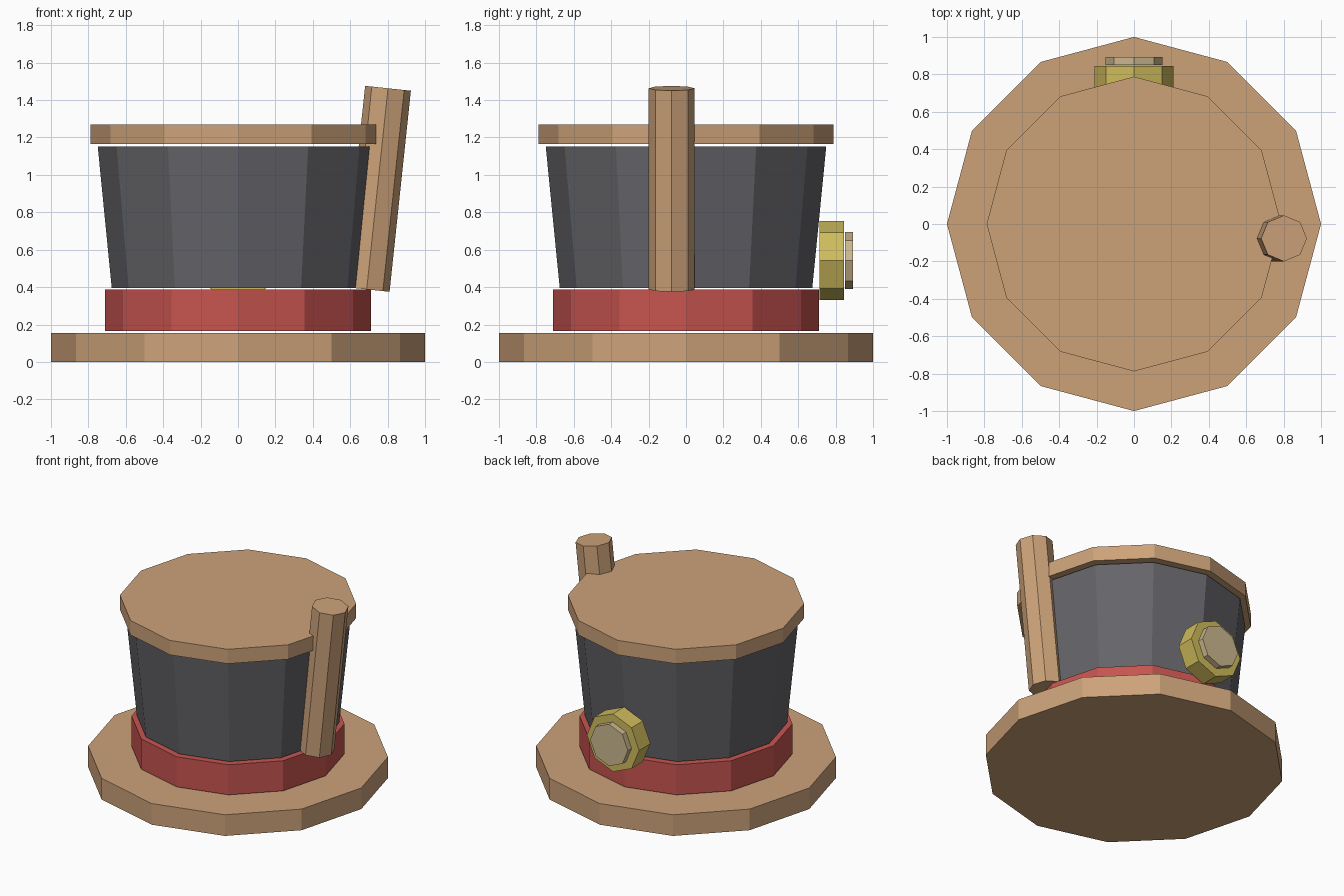
import bpy, bmesh, math
from mathutils import Vector

if "Cube" in bpy.data.objects:
    bpy.data.objects.remove(bpy.data.objects["Cube"])


def material(name, rgb):
    """Flat material from sRGB 0-255 values."""
    m = bpy.data.materials.new(name)
    lin = [((c / 255 + 0.055) / 1.055) ** 2.4 for c in rgb]
    m.diffuse_color = (*lin, 1.0)
    m.use_nodes = True
    m.node_tree.nodes["Principled BSDF"].inputs["Base Color"].default_value = m.diffuse_color
    return m


wood = material("tan wood", (204, 162, 121))
red = material("red band", (198, 84, 79))
grey = material("dark grey", (101, 101, 106))
yellow = material("brass yellow", (208, 188, 92))
cream = material("pale cream", (204, 184, 143))


def prism(name, start, end, r1, r2, sides, mat):
    """Flat-shaded capped prism or frustum from start to end."""
    start, end = Vector(start), Vector(end)
    axis = end - start
    bm = bmesh.new()
    bmesh.ops.create_cone(bm, cap_ends=True, segments=sides,
                          radius1=r1, radius2=r2, depth=axis.length)
    mesh = bpy.data.meshes.new(name)
    bm.to_mesh(mesh)
    bm.free()
    mesh.materials.append(mat)
    ob = bpy.data.objects.new(name, mesh)
    ob.location = (start + end) / 2
    ob.rotation_euler = Vector((0, 0, 1)).rotation_difference(axis).to_euler()
    bpy.context.collection.objects.link(ob)
    return ob


# Stacked twelve-sided parts: name, bottom z, top z, bottom radius, top radius
for name, z0, z1, r0, r1, mat in (
        ("brim", 0.0, 0.155, 1.0, 1.0, wood),
        ("band", 0.166, 0.387, 0.71, 0.71, red),
        ("crown", 0.394, 1.153, 0.675, 0.75, grey),
        ("lid", 1.164, 1.27, 0.788, 0.788, wood)):
    prism(name, (0, 0, z0), (0, 0, z1), r0, r1, 12, mat)

# Leaning octagonal stick on the right
prism("stick", (0.688, -0.077, 0.388), (0.802, -0.077, 1.463), 0.123, 0.123, 8, wood)

# Octagonal button on the back with a raised face
prism("button", (0, 0.715, 0.542), (0, 0.846, 0.542), 0.212, 0.212, 8, yellow)
prism("button_face", (0, 0.849, 0.542), (0, 0.892, 0.542), 0.153, 0.153, 8, cream)
